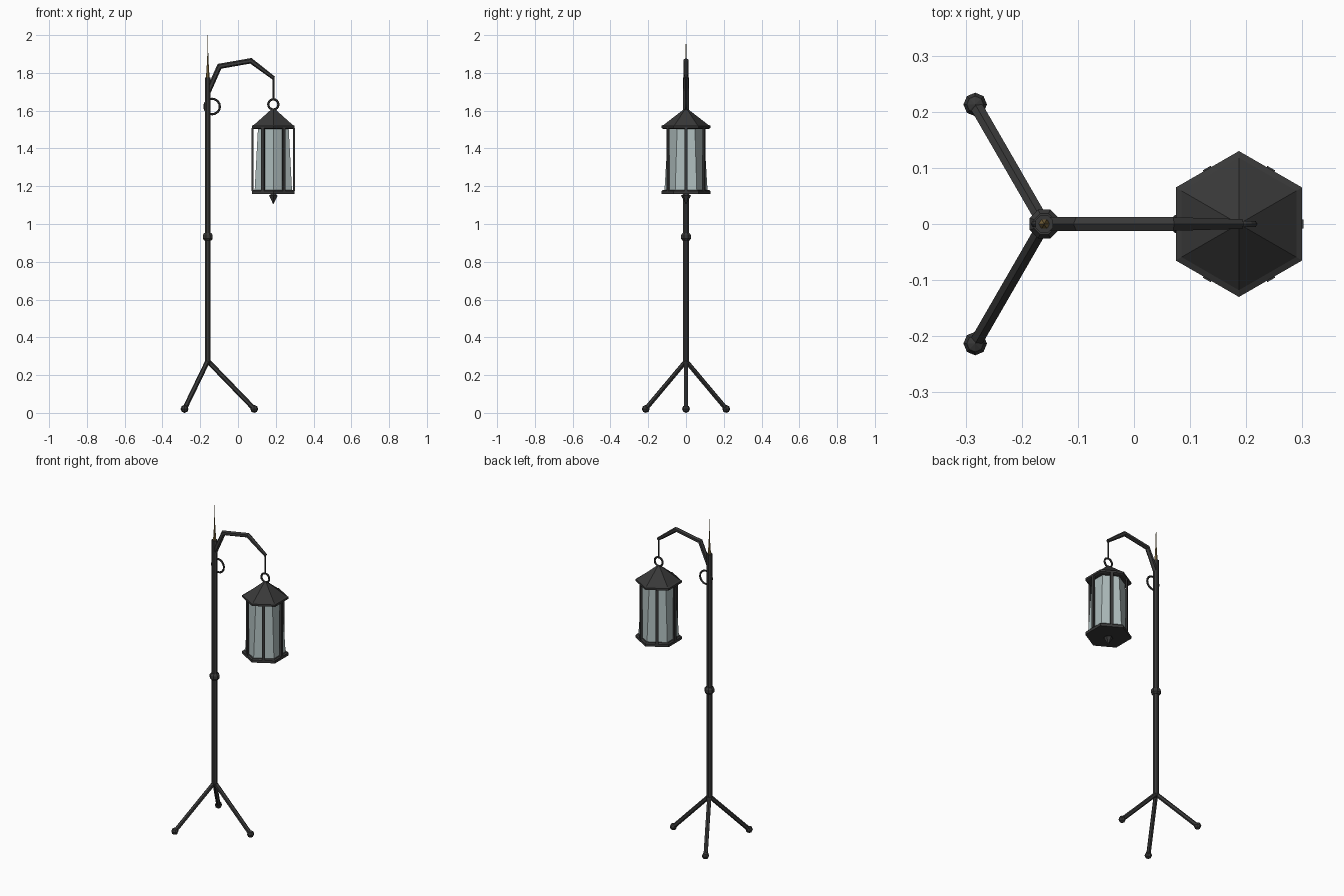
import bpy, bmesh, math
from mathutils import Vector

if "Cube" in bpy.data.objects:
    bpy.data.objects.remove(bpy.data.objects["Cube"])

PX, LX = -0.16, 0.187      # pole axis and lantern axis


def material(name, rgb):
    m = bpy.data.materials.new(name)
    m.diffuse_color = (*rgb, 1)
    m.use_nodes = True
    m.node_tree.nodes["Principled BSDF"].inputs["Base Color"].default_value = m.diffuse_color
    return m


IRON = material("dark_iron", (0.04, 0.04, 0.04))
GLASS = material("pale_glass", (0.42, 0.50, 0.50))
BRASS = material("brass", (0.25, 0.17, 0.06))


def finish(name, bm, mat):
    bmesh.ops.recalc_face_normals(bm, faces=bm.faces)
    me = bpy.data.meshes.new(name)
    bm.to_mesh(me)
    bm.free()
    ob = bpy.data.objects.new(name, me)
    bpy.context.collection.objects.link(ob)
    me.materials.append(mat)
    return ob


def skin(name, rings, mat):
    """Join equal-sized rings of points into a capped tube."""
    bm = bmesh.new()
    vs = [[bm.verts.new(p) for p in r] for r in rings]
    n = len(vs[0])
    for a, b in zip(vs, vs[1:]):
        for i in range(n):
            j = (i + 1) % n
            bm.faces.new((a[i], a[j], b[j], b[i]))
    bm.faces.new(vs[0])
    bm.faces.new(vs[-1])
    return finish(name, bm, mat)


def turned(name, x, profile, sides, mat, phase=0.0):
    """Faceted solid of revolution from (radius, z) pairs."""
    angs = [phase + 2 * math.pi * i / sides for i in range(sides)]
    return skin(name, [[(x + r * math.cos(a), r * math.sin(a), z) for a in angs]
                       for r, z in profile], mat)


def sweep(name, pts, radii, sides, mat):
    """Mitred tube along a path lying in a vertical plane."""
    pts = [Vector(p) for p in pts]
    flat = pts[-1] - pts[0]
    side = Vector((-flat.y, flat.x, 0)).normalized()
    rings = []
    for i, p in enumerate(pts):
        d0 = (pts[i] - pts[i - 1]).normalized() if i else (pts[1] - p).normalized()
        d1 = (pts[i + 1] - p).normalized() if i < len(pts) - 1 else d0
        t = (d0 + d1).normalized()
        up = side.cross(t) / t.dot(d0)
        rings.append([p + radii[i] * (side * math.cos(a) + up * math.sin(a))
                      for a in (2 * math.pi * (k + 0.5) / sides for k in range(sides))])
    return skin(name, rings, mat)


def ring(name, x, z, major, minor):
    bpy.ops.mesh.primitive_torus_add(location=(x, 0, z), rotation=(math.pi / 2, 0, 0),
                                     major_radius=major, minor_radius=minor,
                                     major_segments=16, minor_segments=6)
    ob = bpy.context.object
    ob.name = name
    ob.data.materials.append(IRON)


# Pole, collar and top spike
turned("pole", PX, [(0.017, 0.255), (0.017, 1.775)], 8, IRON, math.pi / 8)
turned("collar", PX, [(0.02, 0.912), (0.028, 0.922), (0.028, 0.942), (0.02, 0.953)],
       8, IRON, math.pi / 8)
turned("top_spike", PX, [(0.010, 1.77), (0.006, 1.83), (0.003, 1.88), (0.0006, 2.0)], 6, BRASS)

# Tripod legs with ball feet
for i in range(3):
    a = 2 * math.pi * i / 3
    foot = Vector((PX + 0.246 * math.cos(a), 0.246 * math.sin(a), 0.021))
    sweep(f"leg_{i + 1}", [(PX, 0, 0.275), foot], [0.013, 0.013], 6, IRON)
    bm = bmesh.new()
    bmesh.ops.create_uvsphere(bm, u_segments=8, v_segments=4, radius=0.021)
    bmesh.ops.translate(bm, verts=bm.verts, vec=foot)
    finish(f"foot_{i + 1}", bm, IRON)

# Bent arm, hanging rod and the two rings
sweep("arm", [(PX, 0, 1.695), (-0.098, 0, 1.835), (0.068, 0, 1.864), (0.19, 0, 1.772)],
      [0.014, 0.014, 0.014, 0.010], 6, IRON)
turned("hanging_rod", LX, [(0.005, 1.655), (0.005, 1.78)], 6, IRON)
ring("lantern_ring", LX, 1.633, 0.027, 0.006)
ring("pole_ring", -0.137, 1.622, 0.041, 0.006)

# Lantern roof, base and drop point; hexagons with corners on +-y
H = math.pi / 6
turned("lantern_roof", LX, [(0.118, 1.503), (0.130, 1.508), (0.130, 1.520), (0.118, 1.525),
                            (0.008, 1.610)], 6, IRON, H)
turned("lantern_base", LX, [(0.130, 1.158), (0.130, 1.174), (0.122, 1.181)], 6, IRON, H)
turned("drop_point", LX, [(0.012, 1.160), (0.026, 1.150), (0.001, 1.105)], 6, IRON, H)

# Tapered glass and the upright bars in front of each pane
turned("glass", LX, [(0.114, 1.18), (0.094, 1.505)], 6, GLASS, H)
for i in range(6):
    a = i * math.pi / 3
    out = Vector((math.cos(a), math.sin(a), 0))
    tan = Vector((-math.sin(a), math.cos(a), 0))
    rect = [(0.104, -0.008), (0.115, -0.008), (0.115, 0.008), (0.104, 0.008)]
    skin(f"upright_bar_{i + 1}",
         [[Vector((LX, 0, z)) + out * r + tan * t for r, t in rect] for z in (1.175, 1.508)],
         IRON)
